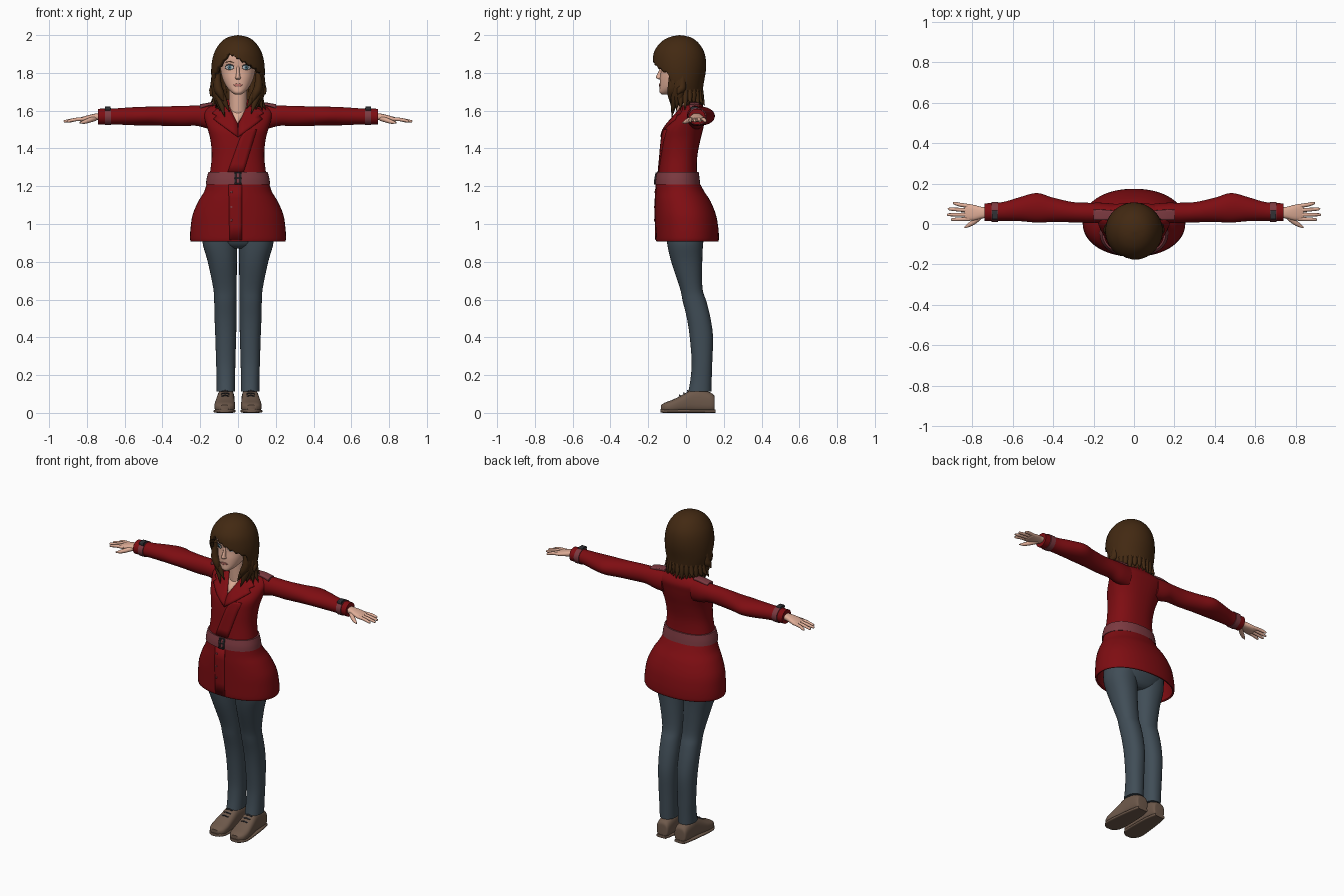
import bpy, bmesh, math, random
from mathutils import Vector
from mathutils.bvhtree import BVHTree

random.seed(4)


def material(name, r, g, b):
    m = bpy.data.materials.new(name)
    m.diffuse_color = (r, g, b, 1)
    return m


RED = material("coat red", 0.21, 0.004, 0.006)
MAUVE = material("belt mauve", 0.20, 0.042, 0.052)
BLUE = material("trouser slate", 0.052, 0.075, 0.095)
BROWN = material("shoe brown", 0.155, 0.10, 0.07)
SKIN = material("skin", 0.74, 0.42, 0.31)
HAIR = material("hair brown", 0.055, 0.022, 0.006)
WHITE = material("eye white", 0.65, 0.65, 0.65)
IRIS = material("iris blue", 0.10, 0.25, 0.33)
DARK = material("dark metal", 0.03, 0.03, 0.035)
LIPS = material("lips", 0.50, 0.17, 0.14)


def finish(name, bm, mat, mirror=False, thick=0, angle=45):
    me = bpy.data.meshes.new(name)
    bm.to_mesh(me)
    bm.free()
    me.materials.append(mat)
    me.shade_smooth()
    me.set_sharp_from_angle(angle=math.radians(angle))
    ob = bpy.data.objects.new(name, me)
    bpy.context.collection.objects.link(ob)
    if thick:
        s = ob.modifiers.new("thickness", "SOLIDIFY")
        s.thickness, s.offset = thick, -1
    if mirror:
        ob.modifiers.new("mirror", "MIRROR")
    return ob


def smooth_rows(rows, steps=4):
    """Catmull-Rom interpolation of rows of numbers."""
    out = []
    for i in range(len(rows) - 1):
        p0, p1, p2, p3 = (rows[max(i - 1, 0)], rows[i], rows[i + 1], rows[min(i + 2, len(rows) - 1)])
        for k in range(steps):
            t = k / steps
            out.append([0.5 * (2 * b + (c - a) * t + (2 * a - 5 * b + 4 * c - d) * t * t
                               + (3 * b - a - 3 * c + d) * t ** 3) for a, b, c, d in zip(p0, p1, p2, p3)])
    return out + [list(rows[-1])]


def loft(name, rows, mat, axis="z", n=2.0, seg=32, caps=True, mirror=False, thick=0, steps=4):
    """Rows: position, centre a, half-width a, min b, max b (a,b = x,y / y,z / x,z)."""
    bm = bmesh.new()
    rings = []
    for p, ca, ra, b0, b1 in smooth_rows(rows, steps):
        ring = []
        for i in range(seg):
            c, s = math.cos(math.tau * i / seg), math.sin(math.tau * i / seg)
            a = ca + ra * math.copysign(abs(c) ** (2 / n), c)
            b = (b0 + b1) / 2 + (b1 - b0) / 2 * math.copysign(abs(s) ** (2 / n), s)
            ring.append(bm.verts.new({"z": (a, b, p), "x": (p, a, b), "y": (a, p, b)}[axis]))
        rings.append(ring)
    for r, q in zip(rings, rings[1:]):
        for i in range(seg):
            bm.faces.new((r[i], r[(i + 1) % seg], q[(i + 1) % seg], q[i]))
    if caps:
        bm.faces.new(rings[0])
        bm.faces.new(rings[-1])
    bmesh.ops.recalc_face_normals(bm, faces=bm.faces)
    return finish(name, bm, mat, mirror, thick)


def patch(name, pts, target, mat, lift, mirror=False):
    """Flat x,z outline projected from the front onto a target as a thin plate."""
    tb = bmesh.new()
    tb.from_mesh(target.data)
    tree = BVHTree.FromBMesh(tb)
    bm = bmesh.new()
    f = bm.faces.new([bm.verts.new((x, -1, z)) for x, z in pts])
    f.normal_update()
    if f.normal.y > 0:
        f.normal_flip()
    bmesh.ops.triangulate(bm, faces=bm.faces)
    bmesh.ops.subdivide_edges(bm, edges=bm.edges, cuts=3, use_grid_fill=True)
    for v in bm.verts:
        hit = tree.ray_cast(v.co, Vector((0, 1, 0)))[0] or tree.find_nearest(v.co)[0]
        v.co.y = hit.y - lift
    tb.free()
    return finish(name, bm, mat, mirror, lift + 0.003)


def tubes(name, paths, mat, mirror=False, res=3):
    """Tapered tubes; each path is a list of (x, y, z, radius)."""
    cu = bpy.data.curves.new(name, "CURVE")
    cu.dimensions, cu.bevel_depth, cu.bevel_resolution, cu.use_fill_caps = "3D", 1, res, True
    for path in paths:
        rows = smooth_rows(path, 3)
        sp = cu.splines.new("POLY")
        sp.points.add(len(rows) - 1)
        for p, r in zip(sp.points, rows):
            p.co, p.radius = (*r[:3], 1), max(r[3], 0.0008)
    ob = bpy.data.objects.new(name, cu)
    bpy.context.collection.objects.link(ob)
    me = bpy.data.meshes.new_from_object(ob.evaluated_get(bpy.context.evaluated_depsgraph_get()))
    bpy.data.objects.remove(ob)
    bm = bmesh.new()
    bm.from_mesh(me)
    bpy.data.meshes.remove(me)
    return finish(name, bm, mat, mirror, angle=60)


def oval(x, z, w, h, k=14):
    return [(x + w * math.cos(math.tau * i / k), z + h * math.sin(math.tau * i / k)) for i in range(k)]


# Coat: bodice, flared skirt, collar
coat = loft("coat_bodice", [(1.21, 0, .158, -.152, .064), (1.28, 0, .147, -.145, .058), (1.36, 0, .139, -.137, .06),
                            (1.44, 0, .145, -.13, .075), (1.50, 0, .16, -.117, .09), (1.55, 0, .175, -.08, .10),
                            (1.59, 0, .18, -.045, .105), (1.62, 0, .15, -.02, .092), (1.643, 0, .07, -.008, .07)],
            RED, n=2.3, seg=48)
skirt = loft("coat_skirt", [(1.22, 0, .163, -.157, .07), (1.17, 0, .18, -.16, .098), (1.12, 0, .21, -.162, .13),
                            (1.05, 0, .24, -.162, .158), (.98, 0, .251, -.161, .171), (.925, 0, .254, -.16, .174),
                            (.908, 0, .250, -.157, .171)], RED, n=2.15, seg=48, caps=False, thick=.01)
loft("coat_collar", [(1.605, 0, .095, -.035, .095), (1.635, 0, .08, -.02, .085), (1.66, 0, .075, -.01, .078)],
     RED, caps=False, thick=.012)

# Neckline, lapels, overlapping front edge and buttons
patch("neckline_skin", [(-.06, 1.625), (.06, 1.625), (-.008, 1.525)], coat, SKIN, .002)
patch("lapel", [(.05, 1.63), (.115, 1.61), (.137, 1.588), (.112, 1.575), (.13, 1.557), (.0, 1.46), (.002, 1.53)],
      coat, RED, .009, mirror=True)
patch("front_flap", [(.04, 1.50), (.01, 1.455), (-.055, 1.275), (.03, 1.275), (.10, 1.50)], coat, RED, .005)
patch("skirt_flap", [(-.05, 1.21), (-.045, .915), (.02, .915), (.02, 1.21)], skirt, RED, .004)
for z in (1.17, 1.09, 1.02):
    patch("button", oval(-.035, z, .006, .006, 8), skirt, MAUVE, .008)

# Belt with buckle
belt = loft("belt", [(1.21, 0, .17, -.163, .075), (1.24, 0, .166, -.161, .072), (1.275, 0, .157, -.154, .067)],
            MAUVE, n=2.2, seg=48)
for x in (-.014, .014):
    patch("buckle_side", [(x - .005, 1.212), (x + .005, 1.212), (x + .005, 1.272), (x - .005, 1.272)], belt, DARK, .007)
for z in (1.213, 1.242, 1.271):
    patch("buckle_bar", [(-.018, z - .003), (.018, z - .003), (.018, z + .003), (-.018, z + .003)], belt, DARK, .007)

# Sleeves, wrist straps, shoulder tabs
loft("sleeve", [(.10, .055, .045, 1.50, 1.63), (.16, .055, .05, 1.505, 1.63), (.22, .055, .05, 1.52, 1.627),
                (.30, .058, .05, 1.518, 1.625), (.40, .07, .06, 1.52, 1.622), (.48, .08, .073, 1.522, 1.621),
                (.56, .074, .06, 1.523, 1.618), (.65, .062, .046, 1.527, 1.612), (.74, .058, .044, 1.526, 1.61)],
     RED, axis="x", mirror=True)
loft("wrist_strap", [(.672, .06, .049, 1.523, 1.615), (.705, .06, .049, 1.523, 1.615)], MAUVE, axis="x",
     mirror=True, steps=1)
loft("strap_buckle", [(.674, .045, .022, 1.60, 1.621), (.703, .045, .022, 1.60, 1.621)], DARK, axis="x", n=5,
     mirror=True, steps=1)
loft("shoulder_tab", [(.10, .045, .022, 1.628, 1.645), (.15, .045, .026, 1.625, 1.643), (.20, .045, .026, 1.61, 1.634)],
     MAUVE, axis="x", n=4, mirror=True)

# Hands
loft("palm", [(.70, .056, .026, 1.55, 1.588), (.75, .056, .028, 1.55, 1.585), (.79, .056, .038, 1.545, 1.577),
              (.825, .058, .041, 1.541, 1.567), (.838, .058, .036, 1.545, 1.562)], SKIN, axis="x", n=2.5, seg=20, mirror=True)
fingers = [[(.81, y0, 1.556, .010), (.86, (y0 + y1) / 2, 1.553, .0095), (tip - .006, y1, 1.544, .007), (tip, y1, 1.543, .002)]
           for y0, y1, tip in ((.025, .022, .905), (.046, .046, .922), (.067, .074, .918), (.088, .103, .895))]
fingers.append([(.755, .045, 1.56, .014), (.785, .015, 1.55, .013), (.815, -.005, 1.54, .010), (.838, -.018, 1.536, .003)])
tubes("fingers", fingers, SKIN, mirror=True)

# Trousers
loft("trouser_seat", [(.87, 0, .06, -.06, .06), (.90, 0, .15, -.095, .09), (1.0, 0, .175, -.12, .12), (1.19, 0, .15, -.13, .05)],
     BLUE, n=2.3)
loft("trouser_leg", [(.112, .064, .049, .012, .134), (.18, .064, .049, .024, .136), (.27, .065, .051, .03, .139),
                     (.40, .065, .055, .02, .143), (.50, .066, .058, .005, .13), (.59, .067, .059, -.017, .108),
                     (.66, .069, .062, -.032, .087), (.80, .083, .077, -.078, .086), (.91, .096, .093, -.102, .092),
                     (1.02, .088, .09, -.11, .11)], BLUE, n=2.2, mirror=True)

# Shoes with laces
loft("shoe", [(.152, .062, .026, .02, .07), (.143, .062, .04, .004, .10), (.08, .063, .045, .0, .125),
              (.035, .065, .046, .0, .125), (-.02, .068, .051, .0, .095), (-.07, .07, .055, .0, .07),
              (-.11, .07, .048, .002, .055), (-.132, .07, .026, .01, .042)], BROWN, axis="y", n=2.7, mirror=True)
loft("shoe_sole", [(.155, .063, .034, 0, .018), (.08, .064, .049, 0, .018), (-.07, .071, .058, 0, .018),
                   (-.115, .071, .047, 0, .02), (-.136, .071, .026, .002, .02)], BROWN, axis="y", n=4, mirror=True)
tubes("shoe_laces", [[(.045, y, z, .004), (.067, y - .004, z + .006, .004), (.09, y, z, .004)]
                     for y, z in ((.012, .111), (-.008, .099), (-.03, .087))], DARK, mirror=True, res=1)

# Head, neck and nose
loft("neck", [(1.54, 0, .05, -.045, .055), (1.62, 0, .046, -.052, .045), (1.74, 0, .05, -.06, .04)], SKIN)
head = loft("head", [(1.686, 0, .016, -.128, -.09), (1.697, 0, .034, -.139, -.06), (1.725, 0, .06, -.139, -.01),
                     (1.77, 0, .082, -.138, .05), (1.82, 0, .093, -.133, .07), (1.88, 0, .10, -.14, .08),
                     (1.93, 0, .09, -.125, .07), (1.96, 0, .05, -.09, .03)], SKIN, n=2.2, seg=40)
loft("nose", [(1.766, 0, .010, -.146, -.12), (1.773, 0, .015, -.157, -.12), (1.785, 0, .011, -.157, -.12),
              (1.81, 0, .008, -.144, -.12), (1.84, 0, .008, -.135, -.12)], SKIN, seg=16)

# Eyes, brows and mouth
patch("eye_lash", oval(.045, 1.831, .025, .0155), head, DARK, .001, True)
patch("eye_white", oval(.045, 1.828, .021, .0115), head, WHITE, .003, True)
patch("eye_iris", oval(.044, 1.829, .0105, .0112), head, IRIS, .0045, True)
patch("eye_pupil", oval(.044, 1.829, .005, .005, 10), head, DARK, .006, True)
patch("eyebrow", [(.02, 1.853), (.045, 1.863), (.075, 1.855), (.045, 1.857)], head, HAIR, .003, True)
patch("mouth", [(-.027, 1.736), (-.008, 1.743), (0, 1.741), (.008, 1.743), (.027, 1.736), (.01, 1.728), (-.01, 1.728)],
      head, LIPS, .005)

# Hair shell: columns from the crown to a bottom edge that depends on direction
profile = smooth_rows([(2.0, .0, -.035, -.03), (1.99, .05, -.085, .02), (1.965, .088, -.13, .06), (1.92, .12, -.165, .092),
                       (1.87, .136, -.176, .105), (1.81, .142, -.174, .105), (1.74, .137, -.15, .093),
                       (1.67, .118, -.12, .085), (1.60, .122, -.11, .09)], 6)


def hair_point(z, th):
    for p, q in zip(profile, profile[1:]):
        if q[0] <= z:
            break
    t = (p[0] - z) / (p[0] - q[0])
    rx, yf, yb = (a + (b - a) * t for a, b in zip(p[1:], q[1:]))
    return rx * math.sin(th), (yf + yb) / 2 - (yb - yf) / 2 * math.cos(th), z


def hair_bottom(th, i):
    fringe = 1.905 - (.075 * (th + .38) if th > -.38 else .16 * (-.38 - th))
    k = min(max((abs(th) - 1.12) / .2, 0), 1)
    return fringe + (1.635 + .022 * math.sin(i * 2.3) - fringe) * k + .006 * math.sin(i * 1.7) * (1 - k)


bm = bmesh.new()
N, ROWS = 96, 22
crown = bm.verts.new(hair_point(1.9999, 0))
cols = []
for i in range(N):
    th = math.tau * i / N - math.pi
    zb = hair_bottom(th, i)
    cols.append([bm.verts.new(hair_point(2 - (2 - zb) * (j / ROWS) ** 1.5, th)) for j in range(1, ROWS + 1)])
for i in range(N):
    a, b = cols[i], cols[(i + 1) % N]
    bm.faces.new((crown, a[0], b[0]))
    for j in range(ROWS - 1):
        bm.faces.new((a[j], a[j + 1], b[j + 1], b[j]))
finish("hair_shell", bm, HAIR, thick=.022, angle=60)

# Hair locks: front strands over the shoulders, then flicked ends around the back
locks = []
for side in (-1, 1):
    for x0, y0, x1, y1, z1 in ((.112, -.065, .045, -.072, 1.60), (.115, -.05, .07, -.075, 1.575), (.12, -.04, .095, -.05, 1.60),
                               (.122, -.03, .118, -.035, 1.64), (.125, -.02, .145, -.045, 1.685), (.108, -.075, .075, -.085, 1.65)):
        z1 += random.uniform(-.012, .012)
        locks.append([(side * x0, y0, 1.82, .012), (side * x0, y0, 1.73, .022),
                      (side * (x0 + x1) / 2, (y0 + y1) / 2, (1.73 + z1) / 2, .019), (side * x1, y1, z1, .001)])
for i in range(15):
    th = 1.5 + (math.tau - 3.0) * i / 14
    x, y, _ = hair_point(1.70, th)
    z1, f = random.uniform(1.59, 1.65), random.uniform(1.0, 1.2)
    locks.append([(x * .93, y * .9, 1.74, .008), (x * .93, y * .9, 1.68, .017), (x * f, y * f, z1, .001)])
tubes("hair_locks", locks, HAIR)
